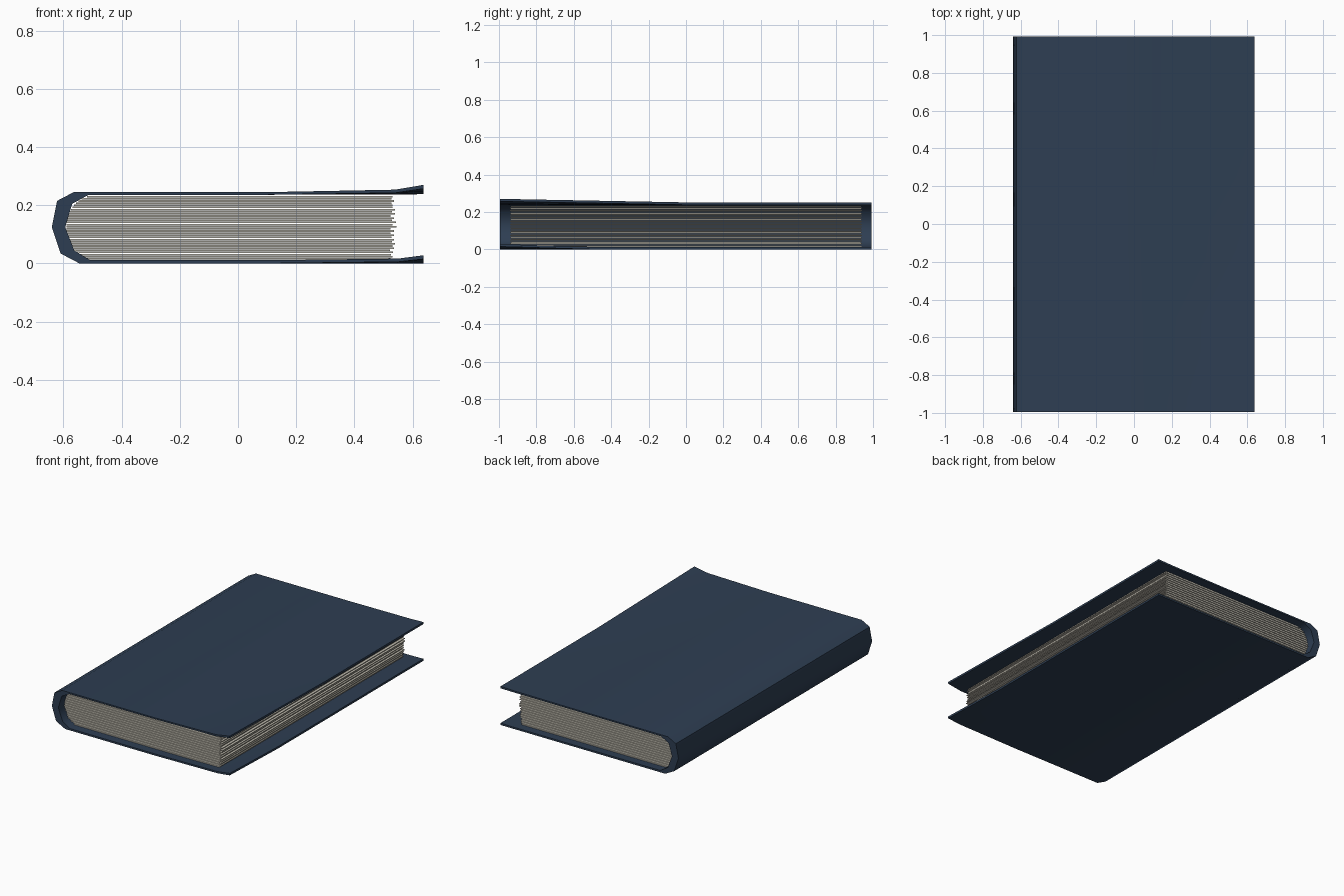
import bpy, bmesh, math, random

if "Cube" in bpy.data.objects:
    bpy.data.objects.remove(bpy.data.objects["Cube"])

random.seed(4)


def material(name, rgb):
    m = bpy.data.materials.new(name)
    m.diffuse_color = (*rgb, 1)
    m.use_nodes = True
    m.node_tree.nodes["Principled BSDF"].inputs["Base Color"].default_value = m.diffuse_color
    return m


def make_object(name, bm, mat):
    bmesh.ops.recalc_face_normals(bm, faces=bm.faces)
    me = bpy.data.meshes.new(name)
    bm.to_mesh(me)
    bm.free()
    me.materials.append(mat)
    ob = bpy.data.objects.new(name, me)
    bpy.context.collection.objects.link(ob)
    return ob


navy = material("navy cloth", (0.027, 0.048, 0.085))
paper = material("cream paper", (0.60, 0.57, 0.49))

# Cover: matching outer and inner C-shaped profiles (x, z), swept along y
outer = [(.637, 0), (.55, 0), (.1, 0), (-.545, 0), (-.61, .034), (-.64, .125),
         (-.622, .215), (-.565, .245), (.1, .245), (.54, .248), (.637, .251)]
inner = [(.637, .013), (.55, .011), (.1, .011), (-.51, .012), (-.563, .045), (-.594, .125),
         (-.57, .205), (-.515, .235), (.1, .236), (.54, .237), (.637, .238)]
stations = [-.995, -.93, -.5, 0, .5, .93, .992]


def lift(x, y, top):
    # free corners curl upwards, mostly at the front
    edge = max(0, (x - .5) / .137)
    front = max(0, -y)
    amount = .019 * front if top else .015 * max(0, (front - .5) * 2)
    return edge * amount


bm = bmesh.new()
rings = []
for y in stations:
    ring = []
    for profile in (outer, inner):
        ring.append([bm.verts.new((x, y, z + lift(x, y, z > .12))) for x, z in profile])
    rings.append(ring)
n = len(outer)
for a, b in zip(rings, rings[1:]):
    for side in (0, 1):
        for i in range(n - 1):
            bm.faces.new((a[side][i], a[side][i + 1], b[side][i + 1], b[side][i]))
    for i in (0, n - 1):
        bm.faces.new((a[0][i], a[1][i], b[1][i], b[0][i]))
for o, q in (rings[0], rings[-1]):
    for i in range(n - 1):
        bm.faces.new((o[i], o[i + 1], q[i + 1], q[i]))
cover = make_object("cover", bm, navy)
bpy.context.view_layer.objects.active = cover
cover.select_set(True)
bpy.ops.object.shade_smooth_by_angle(angle=math.radians(50))

# Pages: a stack of thin sheets, rounded at the spine and uneven at the fore edge
bm = bmesh.new()
count, low, high = 30, .013, .234
pitch = (high - low) / count
for k in range(count):
    z0 = low + pitch * k
    z1 = z0 + pitch * .72
    t = (k + .5) / count * 2 - 1
    left = -.49 - .1 * math.sqrt(max(0, 1 - t * t)) ** .9
    right = .527 + .014 * (k % 2) * (1 - .5 * abs(t)) + random.uniform(-.005, .005)
    half = .94 - .004 * (k % 2)
    cube = bmesh.ops.create_cube(bm, size=1)["verts"]
    for v in cube:
        v.co = (right if v.co.x > 0 else left,
                half if v.co.y > 0 else -half,
                z1 if v.co.z > 0 else z0)
make_object("pages", bm, paper)
